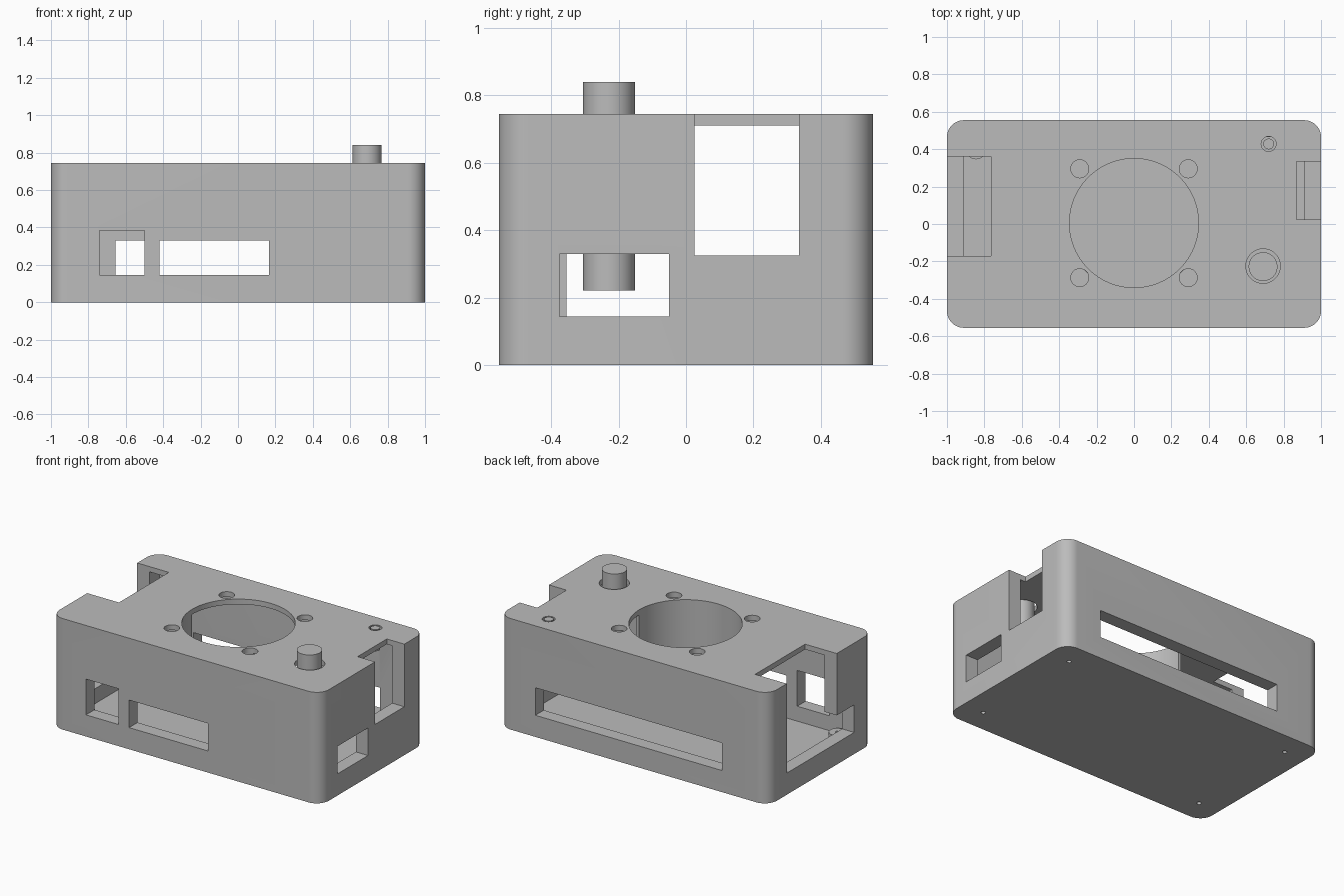
import bpy, bmesh, math
from mathutils import Matrix

old = bpy.data.objects.get("Cube")
if old:
    bpy.data.objects.remove(old, do_unlink=True)

grey = bpy.data.materials.new("plain grey")
grey.use_nodes = True
colour = (0.5, 0.5, 0.5, 1)
grey.diffuse_color = colour
grey.node_tree.nodes["Principled BSDF"].inputs["Base Color"].default_value = colour

HX, HY, TOP = 1.0, 0.555, 0.745
WALL, LID, FLOOR = 0.09, 0.035, 0.045


def finish(name, bm):
    mesh = bpy.data.meshes.new(name)
    bmesh.ops.recalc_face_normals(bm, faces=bm.faces)
    bm.to_mesh(mesh)
    bm.free()
    mesh.materials.append(grey)
    ob = bpy.data.objects.new(name, mesh)
    bpy.context.collection.objects.link(ob)
    return ob


def prism(name, outline, z0, z1):
    bm = bmesh.new()
    face = bm.faces.new([bm.verts.new((x, y, z0)) for x, y in outline])
    top = bmesh.ops.extrude_face_region(bm, geom=[face])
    verts = [v for v in top["geom"] if isinstance(v, bmesh.types.BMVert)]
    bmesh.ops.translate(bm, vec=(0, 0, z1 - z0), verts=verts)
    return finish(name, bm)


def box(name, x0, x1, y0, y1, z0, z1):
    return prism(name, [(x0, y0), (x1, y0), (x1, y1), (x0, y1)], z0, z1)


def arc(cx, cy, r, a0, a1, n):
    angles = [math.radians(a0 + (a1 - a0) * i / n) for i in range(n + 1)]
    return [(cx + r * math.cos(a), cy + r * math.sin(a)) for a in angles]


def rod(name, x, y, r, z0, z1, n=48):
    return prism(name, arc(x, y, r, 0, 360, n)[:-1], z0, z1)


def cut(target, cutters):
    bpy.context.view_layer.objects.active = target
    for c in cutters:
        mod = target.modifiers.new("cut", "BOOLEAN")
        mod.operation, mod.solver, mod.object = "DIFFERENCE", "EXACT", c
        bpy.ops.object.modifier_apply(modifier=mod.name)
        bpy.data.objects.remove(c, do_unlink=True)


def smooth(ob):
    bpy.ops.object.select_all(action="DESELECT")
    ob.select_set(True)
    bpy.context.view_layer.objects.active = ob
    bpy.ops.object.shade_smooth_by_angle(angle=math.radians(30))


# Rounded case
R = 0.09
outline = []
for i, (sx, sy) in enumerate([(1, 1), (-1, 1), (-1, -1), (1, -1)]):
    outline += arc(sx * (HX - R), sy * (HY - R), R, 90 * i, 90 * i + 90, 12)
case = prism("case", outline, 0, TOP)

corners = [(sx * 0.845, sy * 0.4) for sx in (-1, 1) for sy in (-1, 1)]
IX, IY = HX - WALL, HY - WALL
OUT = 0.1
cutters = [
    box("cavity", -IX, IX, -IY, IY, FLOOR, TOP - LID),
    # Front and back slots
    box("front_port", -0.74, -0.5, -HY - OUT, -IY + 0.02, 0.145, 0.385),
    box("front_slot", -0.42, 0.165, -HY - OUT, -IY + 0.02, 0.145, 0.33),
    box("back_slot", -0.655, 0.73, IY - 0.02, HY + OUT, 0.145, 0.33),
    # Side openings and notches
    box("left_port", IX - 0.02, HX + OUT, -0.375, -0.05, 0.145, 0.33),
    box("left_notch", 0.87, HX + OUT, 0.025, 0.335, 0.325, TOP + OUT),
    box("right_slot", -HX - OUT, -IX + 0.02, -0.355, 0.36, 0.145, 0.33),
    box("right_notch", -HX - OUT, -0.765, -0.17, 0.36, 0.2, TOP + OUT),
    # Lid holes
    rod("fan_hole", 0, 0.005, 0.345, TOP - 0.1, TOP + OUT, 96),
    rod("button_hole", 0.69, -0.225, 0.092, TOP - 0.1, TOP + OUT),
    rod("light_hole", 0.72, 0.428, 0.04, TOP - 0.1, TOP + OUT, 24),
]
for x in (-0.29, 0.29):
    for y in (-0.287, 0.295):
        cutters.append(rod("fan_screw_hole", x, y, 0.048, TOP - 0.1, TOP + OUT, 32))
for x, y in corners:
    cutters.append(rod("base_screw_hole", x, y, 0.014, -OUT, FLOOR + OUT, 16))
cut(case, cutters)
smooth(case)

# Board standoffs
for x, y in corners:
    post = rod("standoff", x, y, 0.054, FLOOR - 0.005, 0.09, 32)
    cut(post, [rod("post_hole", x, y, 0.014, -OUT, 0.2, 16)])
    smooth(post)

# Half-round fan duct below the lid, with a triangular vent on each diagonal
duct_outline = arc(0, 0.005, 0.345, 180, 360, 48) + arc(0, 0.005, 0.365, 360, 180, 48)
duct = prism("fan_duct", duct_outline, 0.34, TOP - LID + 0.002)
vents = []
for angle in (-45, -135):
    vent = prism("vent", [(-0.065, 0.11), (0.065, 0.11), (0, -0.1)], 0.3, 0.42)
    turn = Matrix.Rotation(math.radians(angle - 90), 4, "Z") @ Matrix.Rotation(math.radians(90), 4, "X")
    vent.data.transform(Matrix.Translation((0, 0.005, 0.58)) @ turn)
    vents.append(vent)
cut(duct, vents)
smooth(duct)

# Push button and indicator light
smooth(rod("push_button", 0.69, -0.228, 0.077, 0.222, 0.84))
smooth(rod("indicator_light", 0.72, 0.428, 0.029, 0.6, TOP, 16))
